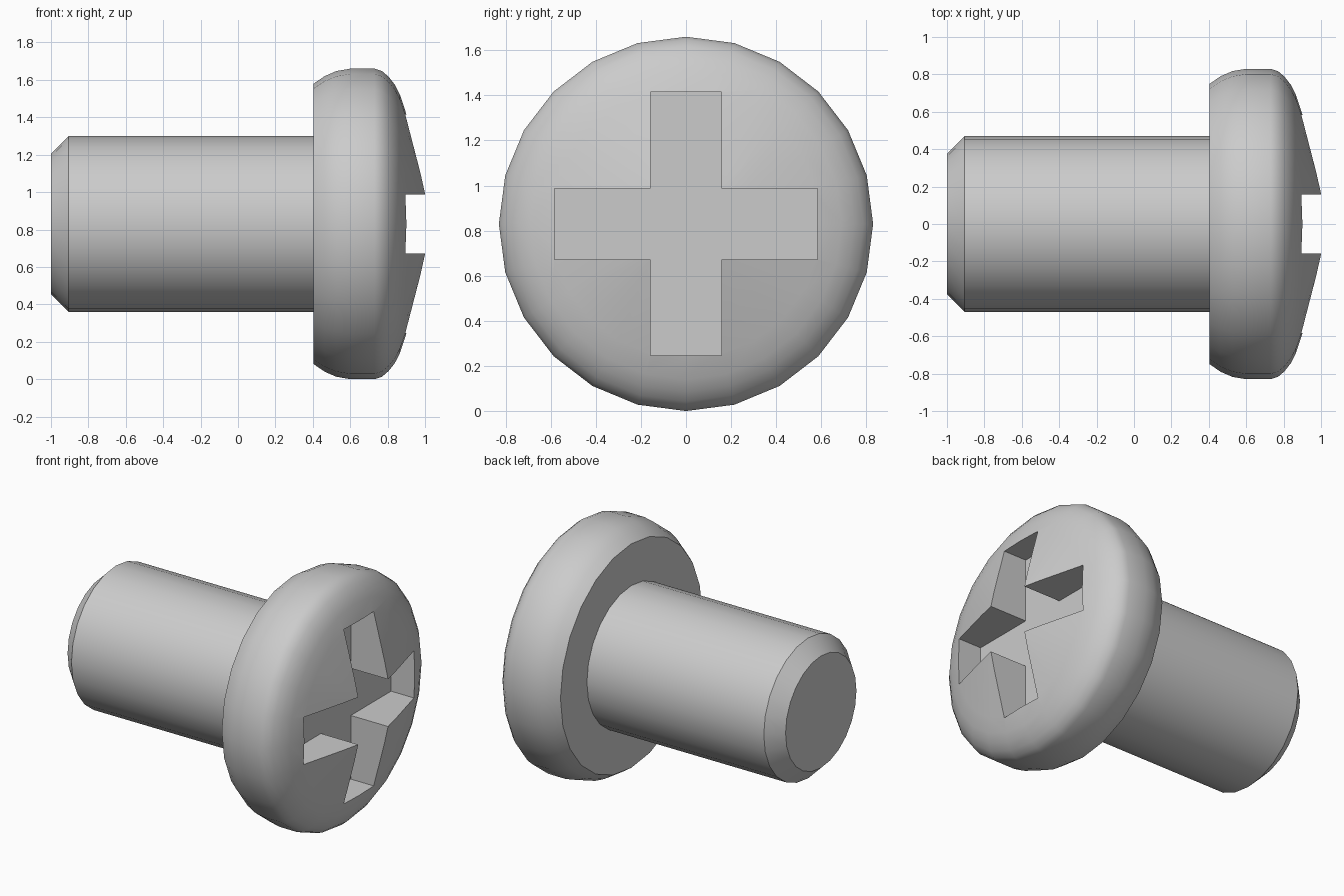
import bpy, bmesh, math
from mathutils import Vector

cube = bpy.data.objects.get("Cube")
if cube:
    bpy.data.objects.remove(cube, do_unlink=True)

AXIS_Z = 0.83   # height of the screw's axis, which runs along x
SIDES = 24

steel = bpy.data.materials.new("grey steel")
steel.use_nodes = True
grey = (0.6, 0.6, 0.6, 1)
steel.diffuse_color = grey
steel.node_tree.nodes["Principled BSDF"].inputs["Base Color"].default_value = grey


def make_object(name, bm):
    bmesh.ops.recalc_face_normals(bm, faces=bm.faces)
    mesh = bpy.data.meshes.new(name)
    bm.to_mesh(mesh)
    bm.free()
    mesh.materials.append(steel)
    obj = bpy.data.objects.new(name, mesh)
    obj.location.z = AXIS_Z
    bpy.context.collection.objects.link(obj)
    return obj


def lathe(name, profile):
    """Revolve (x, radius) points around the x axis."""
    bm = bmesh.new()
    verts = [bm.verts.new((x, 0, r)) for x, r in profile]
    edges = [bm.edges.new(pair) for pair in zip(verts, verts[1:])]
    bmesh.ops.spin(bm, geom=verts + edges, cent=(0, 0, 0), axis=(1, 0, 0),
                   angle=math.tau, steps=SIDES)
    bmesh.ops.remove_doubles(bm, verts=bm.verts, dist=1e-4)
    return make_object(name, bm)


def select_only(obj):
    bpy.ops.object.select_all(action='DESELECT')
    obj.select_set(True)
    bpy.context.view_layer.objects.active = obj


# Shaft with a chamfered end
shaft = lathe("shaft", [(-1, 0), (-1, 0.375), (-0.905, 0.47), (0.41, 0.47), (0.41, 0)])

# Rounded head with a shallow conical face
head = lathe("head", [(0.405, 0), (0.405, 0.75), (0.463, 0.79), (0.525, 0.817),
                      (0.60, 0.83), (0.73, 0.83), (0.77, 0.817), (0.805, 0.787),
                      (0.838, 0.745), (0.866, 0.69), (0.896, 0.60), (1.063, 0)])

# Cross-shaped cutter for the drive recess
w, arm, floor = 0.158, 0.584, 0.725
quarter = [(arm, -w), (arm, w), (w, w)]
outline = []
for _ in range(4):
    outline += quarter
    quarter = [(-z, y) for y, z in quarter]
bm = bmesh.new()
face = bm.faces.new([bm.verts.new((floor, y, z)) for y, z in outline])
ext = bmesh.ops.extrude_face_region(bm, geom=[face], use_keep_orig=True)
bmesh.ops.translate(bm, vec=Vector((0.5, 0, 0)),
                    verts=[v for v in ext["geom"] if isinstance(v, bmesh.types.BMVert)])
cutter = make_object("recess_cutter", bm)
cutter.hide_render = True

# Cut the recess, then drop the cutter
cut = head.modifiers.new("recess", 'BOOLEAN')
cut.operation = 'DIFFERENCE'
cut.solver = 'EXACT'
cut.object = cutter
select_only(head)
bpy.ops.object.modifier_apply(modifier=cut.name)
bpy.data.objects.remove(cutter, do_unlink=True)

# Smooth the round surfaces and keep the machined edges crisp
for part in (shaft, head):
    select_only(part)
    bpy.ops.object.shade_smooth_by_angle(angle=math.radians(38))
